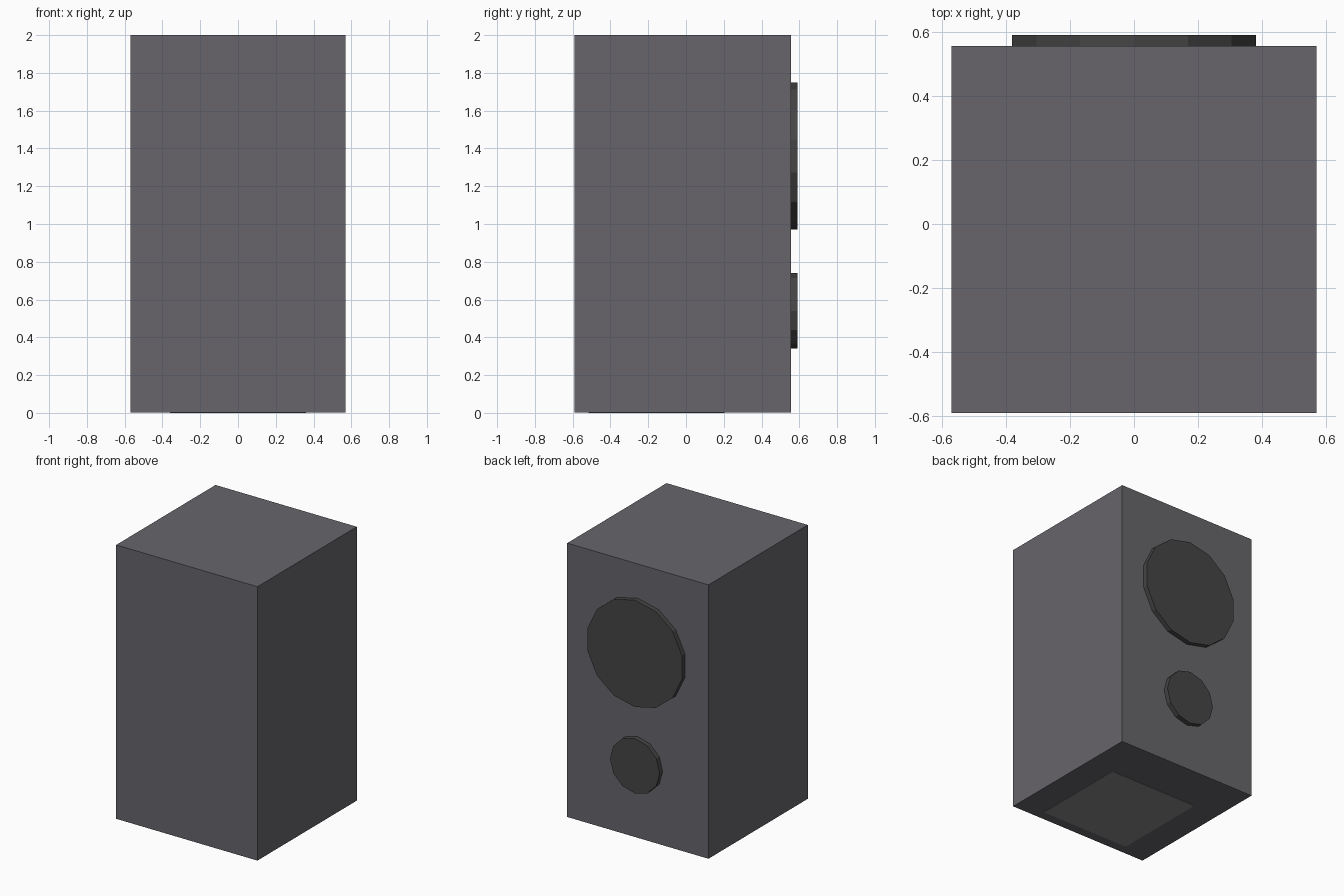
import bpy, math

if "Cube" in bpy.data.objects:
    bpy.data.objects.remove(bpy.data.objects["Cube"])


def colour(name, rgb):
    m = bpy.data.materials.new(name)
    m.diffuse_color = (*rgb, 1)
    m.use_nodes = True
    m.node_tree.nodes["Principled BSDF"].inputs["Base Color"].default_value = m.diffuse_color
    return m


def box(name, lo, hi, mat):
    size = [b - a for a, b in zip(lo, hi)]
    centre = [(a + b) / 2 for a, b in zip(lo, hi)]
    bpy.ops.mesh.primitive_cube_add(size=1, location=centre)
    o = bpy.context.object
    o.name = name
    o.scale = size
    bpy.ops.object.transform_apply(location=False, rotation=False, scale=True)
    o.data.materials.append(mat)


def driver(name, z, radius, sides, mat):
    # disc on the back face, one corner pointing straight up
    bpy.ops.mesh.primitive_cylinder_add(
        vertices=sides, radius=radius, depth=0.06,
        location=(0, 0.56, z), rotation=(math.pi / 2, 0, 0))
    o = bpy.context.object
    o.name = name
    o.data.materials.append(mat)


cabinet_grey = colour("cabinet_grey", (0.135, 0.13, 0.145))
cone_grey = colour("cone_grey", (0.06, 0.06, 0.06))
panel_grey = colour("panel_grey", (0.25, 0.25, 0.25))

# Cabinet
box("cabinet", (-0.57, -0.59, 0.002), (0.57, 0.555, 2.0), cabinet_grey)

# Square panel, almost flush with the underside
box("base_panel", (-0.36, -0.516, 0.0), (0.36, 0.204, 0.004), panel_grey)

# Speaker cones
driver("large_cone", 1.36, 0.39, 14, cone_grey)
driver("small_cone", 0.54, 0.20, 12, cone_grey)
